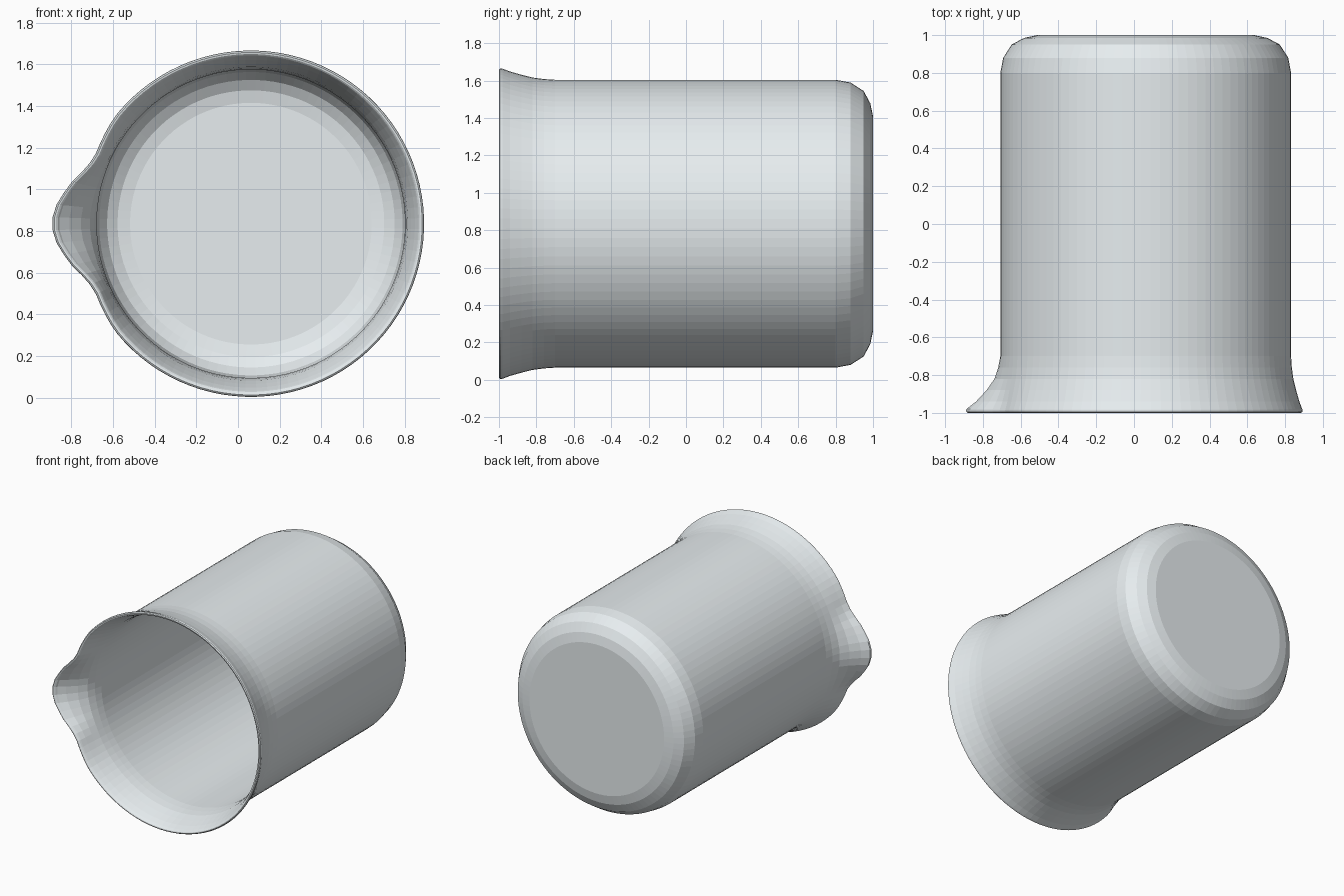
import bpy, bmesh
from math import cos, sin, radians, degrees, atan2

if "Cube" in bpy.data.objects:
    bpy.data.objects.remove(bpy.data.objects["Cube"])

SIDES = 96
CX, CZ = 0.062, 0.835   # axis of the vessel, running along y

# (radius, y, spout strength): outside from base to lip, then inside back to floor
profile = [
    (0.575, 1.0, 0), (0.645, 0.985, 0), (0.71, 0.95, 0), (0.755, 0.88, 0),
    (0.77, 0.80, 0), (0.77, -0.70, 0), (0.774, -0.76, 0.06),
    (0.782, -0.82, 0.16), (0.797, -0.88, 0.38), (0.814, -0.94, 0.70),
    (0.829, -0.98, 1.0), (0.831, -0.988, 1.0), (0.829, -0.995, 1.0),
    (0.822, -1.0, 1.0), (0.814, -0.998, 1.0), (0.807, -0.991, 0.98),
    (0.802, -0.98, 0.96), (0.787, -0.94, 0.70),
    (0.769, -0.88, 0.38), (0.753, -0.82, 0.16), (0.745, -0.76, 0.06),
    (0.74, -0.70, 0), (0.74, 0.80, 0), (0.728, 0.87, 0),
    (0.69, 0.925, 0), (0.64, 0.957, 0), (0.58, 0.97, 0),
]

# outward push of the lip against angle from the spout centre line
SPOUT = [(0, 0.123), (2, 0.121), (5.7, 0.106), (9.4, 0.079), (13.2, 0.051),
         (17, 0.017), (20.7, -0.005), (24.4, -0.014), (30, -0.009),
         (38, 0.0), (181, 0.0)]


def spout_push(angle):
    for (a0, p0), (a1, p1) in zip(SPOUT, SPOUT[1:]):
        if angle <= a1:
            return p0 + (p1 - p0) * (angle - a0) / (a1 - a0)
    return 0.0


# Beaker: lathed double wall with the spout pulled out of the lip
bm = bmesh.new()
rings = []
for radius, y, strength in profile:
    ring = []
    for i in range(SIDES):
        a = radians((i + 0.5) * 360 / SIDES)
        off = abs(degrees(atan2(sin(a), -cos(a))))
        r = radius + strength * spout_push(off)
        ring.append(bm.verts.new((CX + r * cos(a), y, CZ + r * sin(a))))
    rings.append(ring)
for r0, r1 in zip(rings, rings[1:]):
    for i in range(SIDES):
        j = (i + 1) % SIDES
        bm.faces.new((r0[i], r0[j], r1[j], r1[i]))
bm.faces.new(rings[0])    # outer base
bm.faces.new(rings[-1])   # inner floor
bmesh.ops.recalc_face_normals(bm, faces=bm.faces)

mesh = bpy.data.meshes.new("beaker")
bm.to_mesh(mesh)
bm.free()
beaker = bpy.data.objects.new("beaker", mesh)
bpy.context.collection.objects.link(beaker)

# Pale glass colour
glass = bpy.data.materials.new("pale_glass")
glass.diffuse_color = (0.80, 0.85, 0.87, 1.0)
glass.use_nodes = True
glass.node_tree.nodes["Principled BSDF"].inputs["Base Color"].default_value = glass.diffuse_color
mesh.materials.append(glass)
